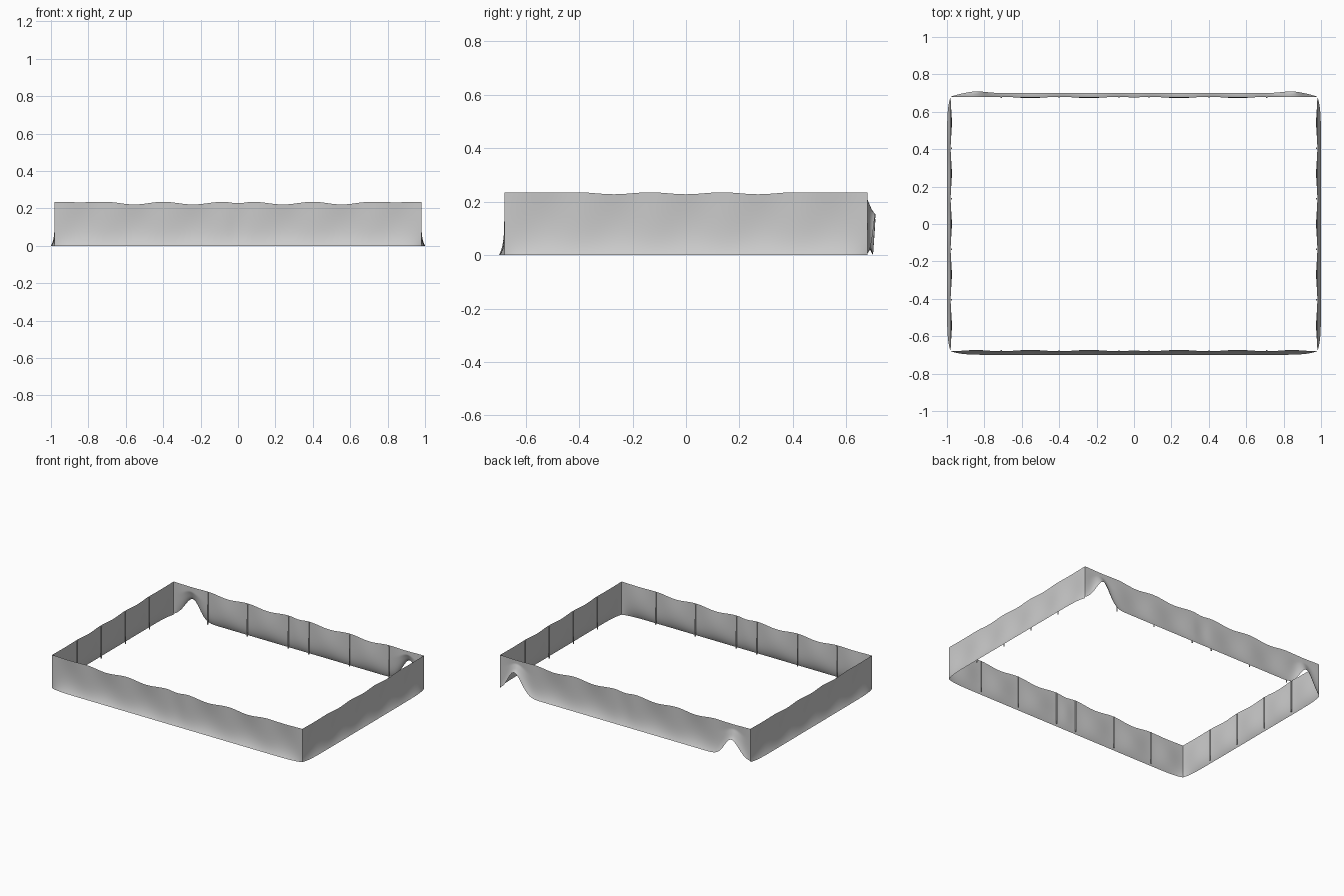
import bpy
import math
from mathutils import Vector

if "Cube" in bpy.data.objects:
    bpy.data.objects.remove(bpy.data.objects["Cube"])

HALF_X, HALF_Y, TOP = 0.98, 0.68, 0.235
LONG_RIBS = [-0.71, -0.4, -0.08, 0.08, 0.4, 0.71]
SHORT_RIBS = [-0.405, -0.135, 0.135, 0.405]

fabric = bpy.data.materials.new("light grey fabric")
fabric.use_nodes = True
fabric.diffuse_color = (0.6, 0.6, 0.6, 1)
fabric.node_tree.nodes["Principled BSDF"].inputs["Base Color"].default_value = (0.6, 0.6, 0.6, 1)


def make_object(name, verts, faces, smooth=True):
    mesh = bpy.data.meshes.new(name)
    mesh.from_pydata(verts, [], faces)
    mesh.materials.append(fabric)
    for poly in mesh.polygons:
        poly.use_smooth = smooth
    mesh.update()
    obj = bpy.data.objects.new(name, mesh)
    bpy.context.collection.objects.link(obj)
    return obj


def panel_wave(u, stops):
    # 0 at each rib, 1 in the middle of a panel, weaker on narrow panels
    for a, b in zip(stops, stops[1:]):
        if a <= u <= b:
            return math.sin(math.pi * (u - a) / (b - a)) ** 2 * min(1, (b - a) / 0.3)
    return 0


def wall(name, half, dist, along, out, ribs, sag, lifted=False):
    # Draped sheet: sagging top, hollow panels, flared hem
    along, out = Vector(along), Vector(out)
    stops = [-half] + ribs + [half]
    cols, rows = 160, 20
    verts, faces = [], []
    for i in range(cols + 1):
        u = half * (2 * i / cols - 1)
        wave = panel_wave(u, stops)
        end_panel = abs(u) > ribs[-1]
        edge = 1 - math.exp(-(half - abs(u)) / 0.05)
        top = TOP - sag * wave * (0.2 if end_panel else 1)
        # Hem pulled up near both ends of the lifted wall
        lift = math.exp(-((abs(u) - 0.85) / 0.055) ** 2 / 2) if lifted else 0
        bottom = lift * (0.155 if u > 0 else 0.135)
        for j in range(rows + 1):
            t = (j / rows) ** 1.4
            flare = 0.02 * edge * (1 - t) ** 6
            hollow = 0.007 * wave * math.sin(math.pi * t)
            bulge = 0.012 * lift * edge * math.sin(math.pi * min(1, t + 0.35))
            p = along * u + out * (dist + flare - hollow * (1 - lift) + bulge)
            verts.append((p.x, p.y, bottom + (top - bottom) * t))
    for i in range(cols):
        for j in range(rows):
            a = i * (rows + 1) + j
            faces.append((a, a + rows + 1, a + rows + 2, a + 1))
    make_object(name, verts, faces)

    # Narrow upright ribs on the inside of the wall
    for k, u in enumerate(ribs):
        corners = []
        for z in (0.004, TOP - 0.004):
            for du, dn in ((-1, 0), (1, 0), (1, 1), (-1, 1)):
                p = along * (u + du * 0.003) + out * (dist - 0.001 - dn * 0.006)
                corners.append((p.x, p.y, z))
        sides = [(n, (n + 1) % 4, (n + 1) % 4 + 4, n + 4) for n in range(4)]
        make_object(f"{name}_rib_{k + 1}", corners, sides + [(3, 2, 1, 0), (4, 5, 6, 7)], False)


wall("front_wall", HALF_X, HALF_Y, (1, 0, 0), (0, -1, 0), LONG_RIBS, 0.014)
wall("back_wall", HALF_X, HALF_Y, (1, 0, 0), (0, 1, 0), LONG_RIBS, 0.014, True)
wall("left_wall", HALF_Y, HALF_X, (0, 1, 0), (1, 0, 0), SHORT_RIBS, 0.008)
wall("right_wall", HALF_Y, HALF_X, (0, 1, 0), (-1, 0, 0), SHORT_RIBS, 0.008)
